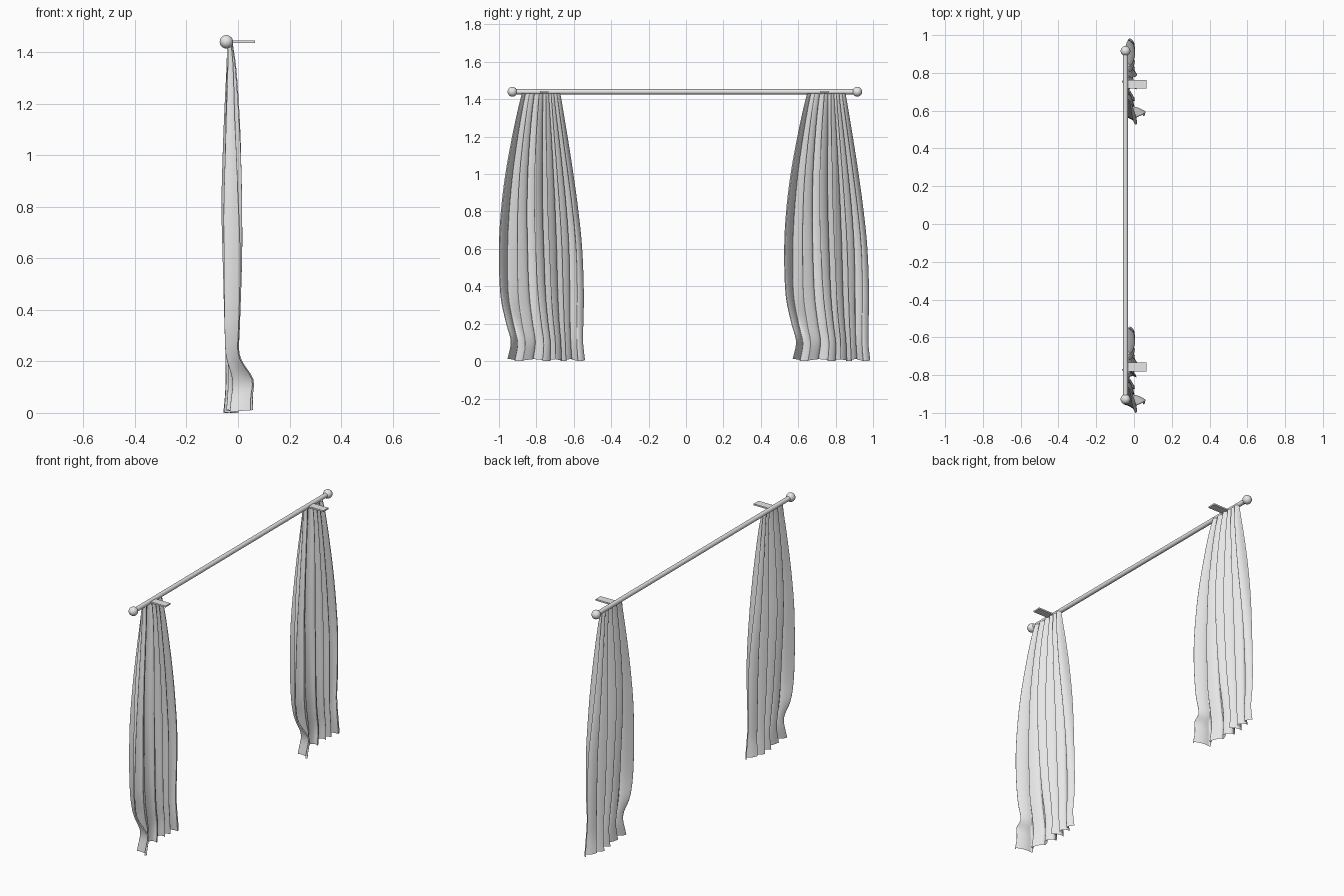
import bpy, bmesh, math
from mathutils import Vector

if "Cube" in bpy.data.objects:
    bpy.data.objects.remove(bpy.data.objects["Cube"])

grey = bpy.data.materials.new("warm_grey")
grey.diffuse_color = (0.8, 0.8, 0.8, 1)
grey.use_nodes = True
grey.node_tree.nodes["Principled BSDF"].inputs["Base Color"].default_value = grey.diffuse_color

ROD_X, ROD_Z = -0.045, 1.44

# Curtain outline: height, left edge y, right edge y, fold x min, fold x max
LEVELS = [
    (0.005, -0.955, -0.54, -0.058, 0.006),
    (0.10, -0.937, -0.55, -0.050, 0.004),
    (0.20, -0.962, -0.549, -0.050, 0.002),
    (0.35, -0.992, -0.546, -0.054, 0.008),
    (0.60, -1.0, -0.555, -0.060, 0.016),
    (0.80, -0.99, -0.575, -0.064, 0.017),
    (1.00, -0.966, -0.602, -0.060, 0.014),
    (1.20, -0.930, -0.633, -0.053, 0.004),
    (1.35, -0.898, -0.658, -0.046, -0.008),
    (1.432, -0.878, -0.672, -0.044, -0.020),
]
SHIFT = 1.525          # distance between the two curtains


def level_at(z):
    """Smoothly interpolated outline at height z."""
    n = len(LEVELS)
    i = max(k for k in range(n - 1) if LEVELS[k][0] <= z + 1e-9)
    a, b = LEVELS[i], LEVELS[i + 1]
    p, q = LEVELS[max(i - 1, 0)], LEVELS[min(i + 2, n - 1)]
    h = b[0] - a[0]
    t = (z - a[0]) / h
    out = []
    for k in range(1, 5):
        m0 = (b[k] - p[k]) / (b[0] - p[0]) * h
        m1 = (q[k] - a[k]) / (q[0] - a[0]) * h
        out.append((2*t**3 - 3*t*t + 1) * a[k] + (t**3 - 2*t*t + t) * m0
                   + (3*t*t - 2*t**3) * b[k] + (t**3 - t*t) * m1)
    return out


def finish(bm, name):
    mesh = bpy.data.meshes.new(name)
    bm.to_mesh(mesh)
    bm.free()
    mesh.materials.append(grey)
    obj = bpy.data.objects.new(name, mesh)
    bpy.context.collection.objects.link(obj)
    return obj


def smooth(obj, angle=40):
    bpy.ops.object.select_all(action='DESELECT')
    obj.select_set(True)
    bpy.context.view_layer.objects.active = obj
    bpy.ops.object.shade_smooth_by_angle(angle=math.radians(angle))


def curtain(name, shift):
    """Hanging cloth sheet with gathered folds and a flared hem."""
    cols, rows = 150, 70
    z0, z1 = LEVELS[0][0], LEVELS[-1][0]
    bm = bmesh.new()
    grid = []
    for r in range(rows + 1):
        z = z0 + (z1 - z0) * r / rows
        left, right, lo, hi = level_at(z)
        mid, amp = (lo + hi) / 2, (hi - lo) / 2
        hem = max(0.0, 1 - z / 0.26)
        hem = hem * hem * (3 - 2 * hem)
        row = []
        for c in range(cols + 1):
            u = c / cols
            # Uneven folds that drift a little with height
            phase = 2 * math.pi * (5.5 * u + 0.22 * math.sin(7 * u + 1.2)
                                   + 0.05 * math.sin(4 * z + 9 * u))
            size = 0.80 + 0.20 * math.sin(11 * u + 1.5 * z + 0.6)
            x = mid + amp * size * math.sin(phase - 0.6)
            # Folds overhang sideways, fading at the two side edges
            fade = math.sin(math.pi * u) ** 0.5 if 0 < u < 1 else 0
            y = left + (right - left) * u
            y += 0.30 * amp * fade * math.sin(2 * phase)
            # Hem kicks out most at one side edge
            x += hem * (0.055 * math.exp(-(u / 0.13) ** 2)
                        + 0.016 * math.exp(-((1 - u) / 0.1) ** 2))
            # Small bulge above the hem
            x += 0.03 * math.exp(-((z - 0.13) / 0.06) ** 2) * math.exp(-(u / 0.13) ** 2)
            dz = 0.006 * hem * math.sin(phase * 0.7)
            row.append(bm.verts.new((x, y + shift, max(z + dz, 0))))
        grid.append(row)
    for r in range(rows):
        for c in range(cols):
            bm.faces.new((grid[r][c], grid[r][c + 1],
                          grid[r + 1][c + 1], grid[r + 1][c]))
    smooth(finish(bm, name), 80)


curtain("curtain_near", 0.0)
curtain("curtain_far", SHIFT)

# Rod along y
bpy.ops.mesh.primitive_cylinder_add(vertices=32, radius=0.0135, depth=1.83,
                                    location=(ROD_X, -0.006, ROD_Z),
                                    rotation=(math.pi / 2, 0, 0))
rod = bpy.context.object
rod.name = "curtain_rod"
rod.data.materials.append(grey)
smooth(rod)

# Ball finials and flat wall brackets
for side, ball_y, bracket_y in (("near", -0.928, -0.758), ("far", 0.916, 0.740)):
    bpy.ops.mesh.primitive_uv_sphere_add(segments=32, ring_count=16, radius=0.026,
                                         location=(ROD_X, ball_y, ROD_Z))
    ball = bpy.context.object
    ball.name = "finial_" + side
    ball.data.materials.append(grey)
    smooth(ball)

    bm = bmesh.new()
    bmesh.ops.create_cube(bm, size=1)
    bmesh.ops.scale(bm, vec=(0.105, 0.047, 0.009), verts=bm.verts)
    bmesh.ops.translate(bm, vec=Vector((0.0125, bracket_y, ROD_Z)), verts=bm.verts)
    finish(bm, "wall_bracket_" + side)
